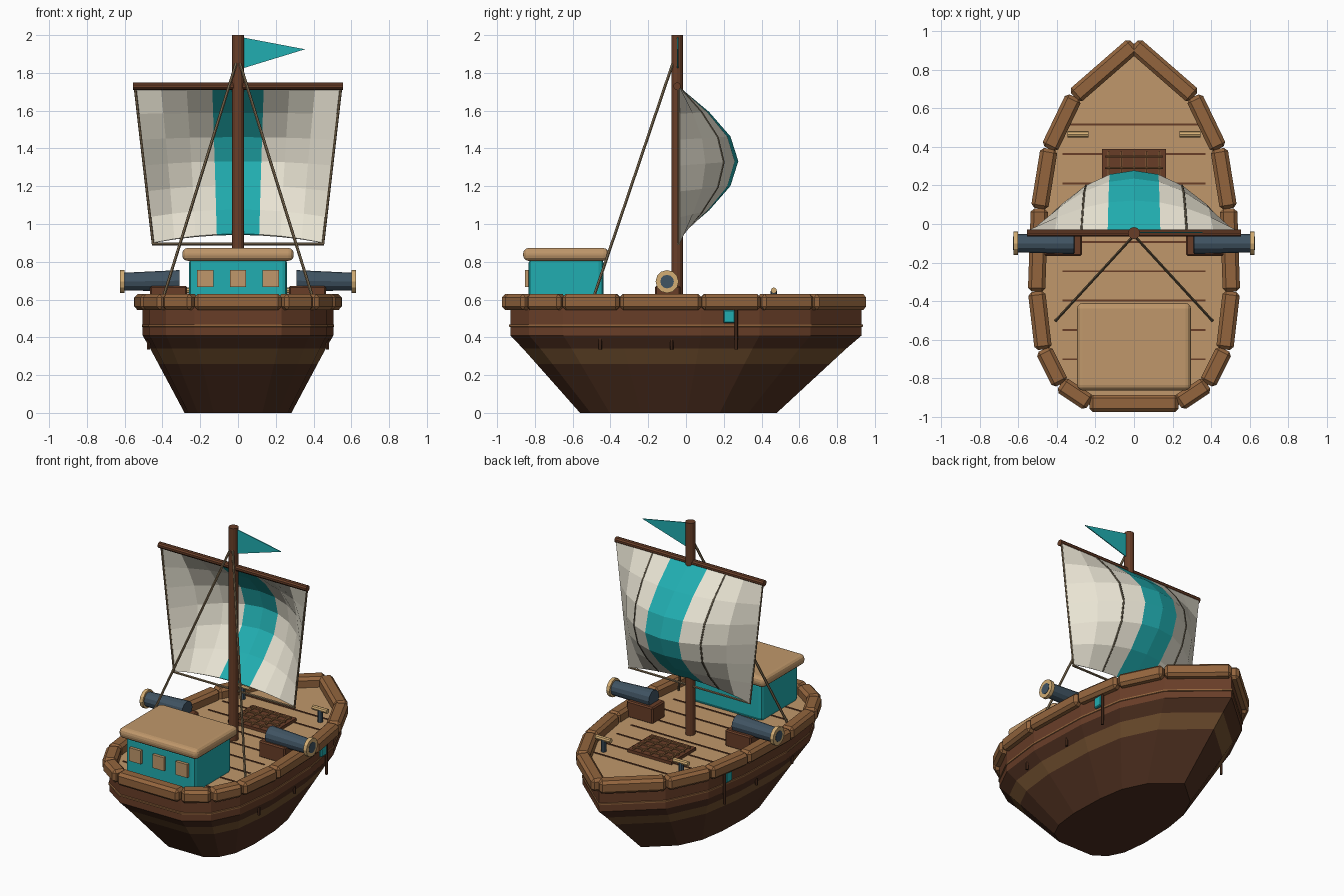
import bpy, bmesh, math
from mathutils import Vector

if "Cube" in bpy.data.objects:
    bpy.data.objects.remove(bpy.data.objects["Cube"])

def mat(name, rgb):
    m = bpy.data.materials.new(name)
    m.diffuse_color = (*[(c / 255) ** 2.2 for c in rgb], 1)
    m.use_nodes = True
    m.node_tree.nodes["Principled BSDF"].inputs["Base Color"].default_value = m.diffuse_color
    return m

DARK = mat("dark_wood", (78, 50, 36))
RED = mat("red_wood", (104, 64, 44))
MID = mat("mid_wood", (112, 80, 50))
RAIL = mat("rail_wood", (146, 101, 64))
DECK = mat("deck_wood", (190, 150, 106))
TEAL = mat("teal", (38, 172, 175))
CLOTH = mat("cloth", (232, 227, 210))
ROPE = mat("rope", (128, 110, 84))
SEAM = mat("seam", (92, 84, 68))
IRON = mat("iron", (66, 84, 98))
BRASS = mat("brass", (210, 172, 115))

def finish(name, bm, *mats):
    me = bpy.data.meshes.new(name)
    bmesh.ops.recalc_face_normals(bm, faces=bm.faces[:])
    bm.to_mesh(me)
    bm.free()
    ob = bpy.data.objects.new(name, me)
    bpy.context.collection.objects.link(ob)
    for m in mats:
        me.materials.append(m)
    return ob

def box(name, lo, hi, m, bevel=0, segs=1):
    bm = bmesh.new()
    bmesh.ops.create_cube(bm, size=1)
    for v in bm.verts:
        v.co = Vector([(a + b) / 2 + c * (b - a) for a, b, c in zip(lo, hi, v.co)])
    if bevel:
        bmesh.ops.bevel(bm, geom=bm.edges[:], offset=bevel, segments=segs, profile=0.5, affect='EDGES')
    return finish(name, bm, m)

def rod(name, a, b, r, m, sides=8, r2=None):
    a, b = Vector(a), Vector(b)
    bm = bmesh.new()
    bmesh.ops.create_cone(bm, cap_ends=True, segments=sides, radius1=r,
                          radius2=r if r2 is None else r2, depth=(b - a).length)
    ob = finish(name, bm, m)
    ob.rotation_euler = (b - a).to_track_quat('Z', 'Y').to_euler()
    ob.location = (a + b) / 2
    return ob

# hull: outline rings lofted upward, coloured by band
half = [(.31, .66), (.44, .39), (.49, .08), (.505, -.35), (.47, -.65), (.38, -.83), (.23, -.93)]
outline = [(0, .93)] + half + [(-x, y) for x, y in reversed(half)]
N = len(outline)
rings = [(0, .56), (.26, .835), (.34, .92), (.41, 1), (.455, 1), (.457, 1.008), (.467, 1.008), (.469, 1), (.565, 1)]
bands = [0, 2, 0, 1, 3, 3, 3, 1]
bm = bmesh.new()
loops = [[bm.verts.new((x * s, y * s - .04 * (1 - s) / .44 if s < 1 else y * s, z)) for x, y in outline]
         for z, s in rings]
bm.faces.new(loops[0]).material_index = 0
for k, (a, b) in enumerate(zip(loops, loops[1:])):
    for i in range(N):
        j = (i + 1) % N
        bm.faces.new((a[i], a[j], b[j], b[i])).material_index = bands[k]
bm.faces.new(loops[-1]).material_index = 4
finish("hull", bm, DARK, RED, MID, RAIL, DECK)

# rail: one chamfered beam for each hull edge
for i in range(N):
    p, q = Vector(outline[i]), Vector(outline[(i + 1) % N])
    d = q - p
    ob = box(f"rail_{i}", (-d.length / 2, -.045, -.043), (d.length / 2, .045, .043), RAIL, .018)
    ob.location = (*(p + q) / 2, .587)
    ob.rotation_euler.z = math.atan2(d.y, d.x)

# deck plank seams
for i in range(9):
    y = .515 - i * .152
    box(f"plank_seam_{i}", (-.37, y - .005, .56), (.37, y + .005, .569), RED)

# hatch with lattice
box("hatch", (-.165, .13, .56), (.165, .39, .585), RED)
for i in range(5):
    x = -.13 + i * .065
    rod(f"hatch_bar_{i}", (x, .145, .588), (x, .375, .588), .007, RAIL, 6)
for i in range(4):
    y = .17 + i * .06
    rod(f"hatch_cross_bar_{i}", (-.15, y, .592), (.15, y, .592), .007, RAIL, 6)

# cabin
box("cabin", (-.26, -.833, .56), (.26, -.437, .82), TEAL, .025, 2)
box("cabin_roof", (-.295, -.862, .805), (.295, -.41, .873), DECK, .028, 3)
for i, x in enumerate((-.173, 0, .173)):
    box(f"window_{i}", (x - .043, -.853, .667), (x + .043, -.832, .757), DECK)

# mast, yard and flag
Y = -.047
rod("mast", (0, Y, .56), (0, Y, 2), .031, RED, 12)
rod("yard", (-.555, Y, 1.73), (.555, Y, 1.73), .02, RED, 10)
bm = bmesh.new()
tri = bm.faces.new([bm.verts.new(c) for c in ((.028, Y, 1.825), (.355, Y, 1.925), (.028, Y, 1.987))])
ext = bmesh.ops.extrude_face_region(bm, geom=[tri], use_keep_orig=True)
for v in ext["geom"]:
    if isinstance(v, bmesh.types.BMVert):
        v.co.y += .006
finish("flag", bm, TEAL)

# sail: billowed grid with a central stripe
def sail_pt(u, v):
    w = .545 - .095 * v
    z = 1.72 - (.82 - .045 * (1 - u * u)) * v
    return Vector((u * w, -.035 + .308 * (1 - u * u) * math.sin(math.pi * v), z))

bm = bmesh.new()
g = [[bm.verts.new(sail_pt(i / 4 - 1, j / 6)) for i in range(9)] for j in range(7)]
for j in range(6):
    for i in range(8):
        f = bm.faces.new((g[j][i], g[j][i + 1], g[j + 1][i + 1], g[j + 1][i]))
        f.material_index = 1 if i in (3, 4) else 0
sail = finish("sail", bm, CLOTH, TEAL)
sol = sail.modifiers.new("thickness", 'SOLIDIFY')
sol.thickness, sol.offset = .008, 0

# seams, sail ropes, stays
for s in (-1, 1):
    cu = bpy.data.curves.new("sail_seam", 'CURVE')
    cu.dimensions, cu.bevel_depth, cu.bevel_resolution = '3D', .006, 1
    sp = cu.splines.new('POLY')
    sp.points.add(6)
    for j in range(7):
        sp.points[j].co = (*(sail_pt(s * .5, j / 6) + Vector((0, .003, 0))), 1)
    cu.materials.append(SEAM)
    bpy.context.collection.objects.link(bpy.data.objects.new("sail_seam", cu))
    rod("sail_edge_rope", (s * .545, -.04, 1.72), (s * .45, -.04, .895), .007, ROPE, 6)
    rod("stay", (s * .01, -.07, 1.85), (s * .405, -.5, .58), .008, ROPE, 6)
rod("sail_foot_rope", (-.455, -.04, .895), (.455, -.04, .895), .008, ROPE, 6)

# paired fittings: cannons, cleats, side posts, badges
for s in (-1, 1):
    x0, x1 = sorted((s * .27, s * .465))
    box("cannon_carriage", (x0, -.165, .56), (x1, -.028, .672), RED, .008)
    rod("cannon_barrel", (s * .31, -.1, .7), (s * .605, -.1, .695), .056, IRON, 12, .047)
    rod("cannon_muzzle_ring", (s * .6, -.1, .695), (s * .624, -.1, .695), .061, BRASS, 12)
    rod("cannon_bore", (s * .61, -.1, .695), (s * .626, -.1, .695), .036, IRON, 12)
    rod("cleat_post", (s * .29, .465, .56), (s * .29, .465, .645), .018, IRON, 8)
    rod("cleat_bar", (s * .235, .465, .648), (s * .345, .465, .648), .016, BRASS, 8)
    for y in (-.455, -.075, .265):
        rod("side_post", (s * .475, y, .335), (s * .475, y, .55), .009, DARK, 6)
    x0, x1 = sorted((s * .45, s * .485))
    box("side_badge", (x0, .198, .475), (x1, .258, .545), TEAL, .005)
